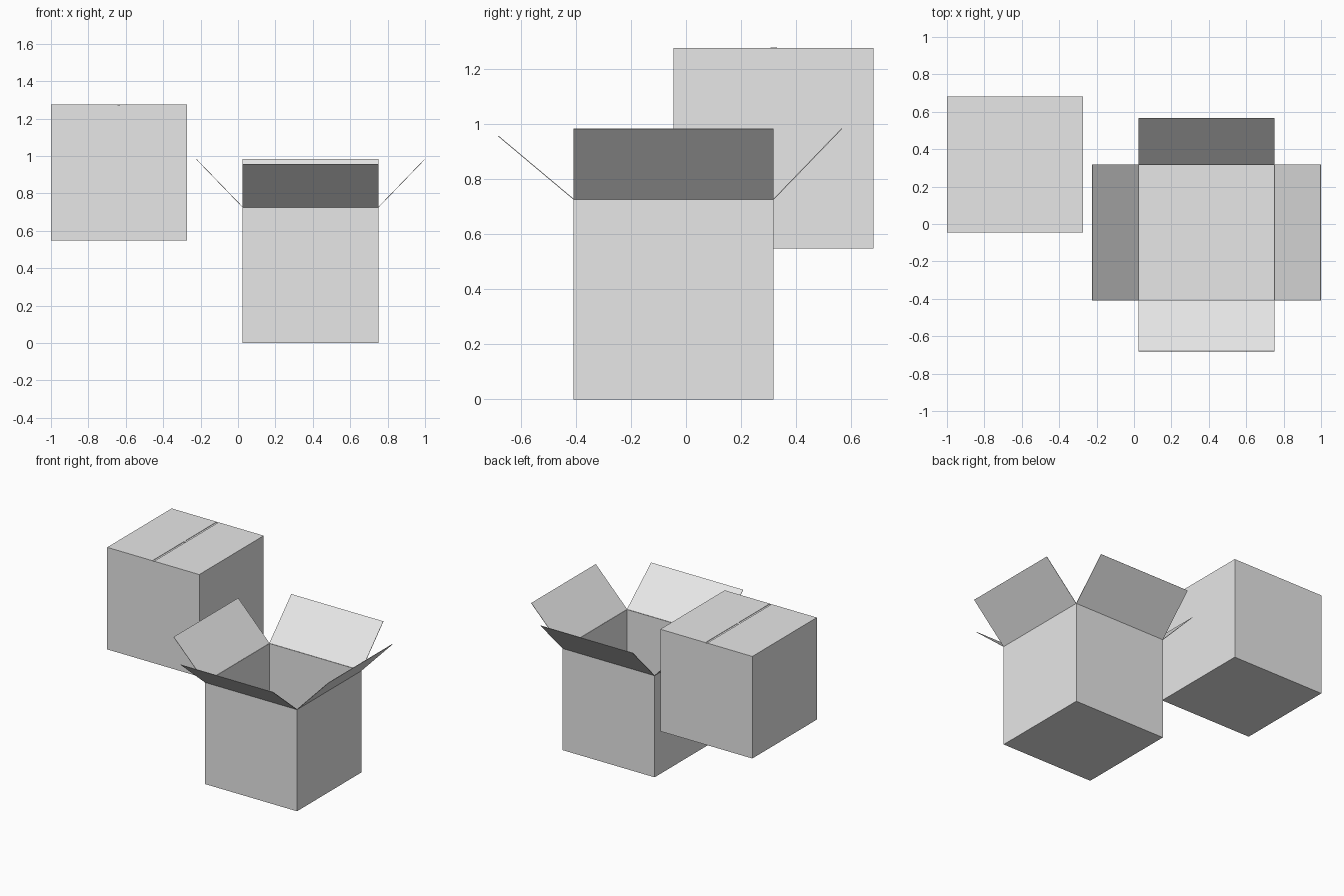
import bpy, bmesh
from math import radians, pi
from mathutils import Matrix, Vector

SIZE = 0.726       # edge of each carton
FLAP = 0.356       # flap length
THICK = 0.003      # board thickness

cube = bpy.data.objects.get("Cube")
if cube:
    bpy.data.objects.remove(cube, do_unlink=True)

card = bpy.data.materials.new("light grey card")
card.use_nodes = True
card.diffuse_color = (0.8, 0.8, 0.8, 1)
card.node_tree.nodes["Principled BSDF"].inputs["Base Color"].default_value = (0.8, 0.8, 0.8, 1)


def add_object(name, bm, matrix):
    bmesh.ops.recalc_face_normals(bm, faces=bm.faces)
    mesh = bpy.data.meshes.new(name)
    bm.to_mesh(mesh)
    bm.free()
    mesh.materials.append(card)
    obj = bpy.data.objects.new(name, mesh)
    obj.matrix_world = matrix
    bpy.context.collection.objects.link(obj)
    return obj


def carton_body(name, base):
    """Open-topped carton standing on the given base centre."""
    bm = bmesh.new()
    bmesh.ops.create_cube(bm, size=SIZE)
    bmesh.ops.translate(bm, verts=bm.verts, vec=(0, 0, SIZE / 2))
    lid = [f for f in bm.faces if f.normal.z > 0.9]
    bmesh.ops.delete(bm, geom=lid, context='FACES_ONLY')
    obj = add_object(name, bm, Matrix.Translation(base))
    board = obj.modifiers.new("board", 'SOLIDIFY')
    board.thickness = THICK
    board.offset = -1


def carton_flap(name, base, turn, lift, drop=0.0):
    """Plate hinged on the rim, facing direction turn, raised by lift."""
    bm = bmesh.new()
    bmesh.ops.create_cube(bm, size=1)
    bmesh.ops.scale(bm, verts=bm.verts, vec=(FLAP, SIZE, THICK))
    bmesh.ops.translate(bm, verts=bm.verts, vec=(FLAP / 2, 0, 0))
    matrix = (Matrix.Translation(base) @ Matrix.Rotation(turn, 4, 'Z')
              @ Matrix.Translation((SIZE / 2, 0, SIZE - drop))
              @ Matrix.Rotation(-lift, 4, 'Y'))
    add_object(name, bm, matrix)


SIDES = {"left": 0, "back": pi / 2, "right": pi, "front": -pi / 2}

# Open carton with four raised flaps
open_base = Vector((0.388, -0.045, 0))
carton_body("open_carton_body", open_base)
for side, turn in SIDES.items():
    lift = radians(40 if side == "front" else 46)
    carton_flap("open_carton_" + side + "_flap", open_base, turn, lift)

# Closed carton: front and back flaps folded under the side flaps
closed_base = Vector((-0.637, 0.318, 0.547))
carton_body("closed_carton_body", closed_base)
for side, turn in SIDES.items():
    drop = 0.005 if side in ("front", "back") else 0
    carton_flap("closed_carton_" + side + "_flap", closed_base, turn, pi, drop)

# Tiny round seal on the middle of the seam
bm = bmesh.new()
bmesh.ops.create_cone(bm, cap_ends=True, segments=16, radius1=0.012,
                      radius2=0.012, depth=0.002)
add_object("closed_carton_seal", bm,
           Matrix.Translation(closed_base + Vector((0, 0, SIZE + THICK / 2))))
